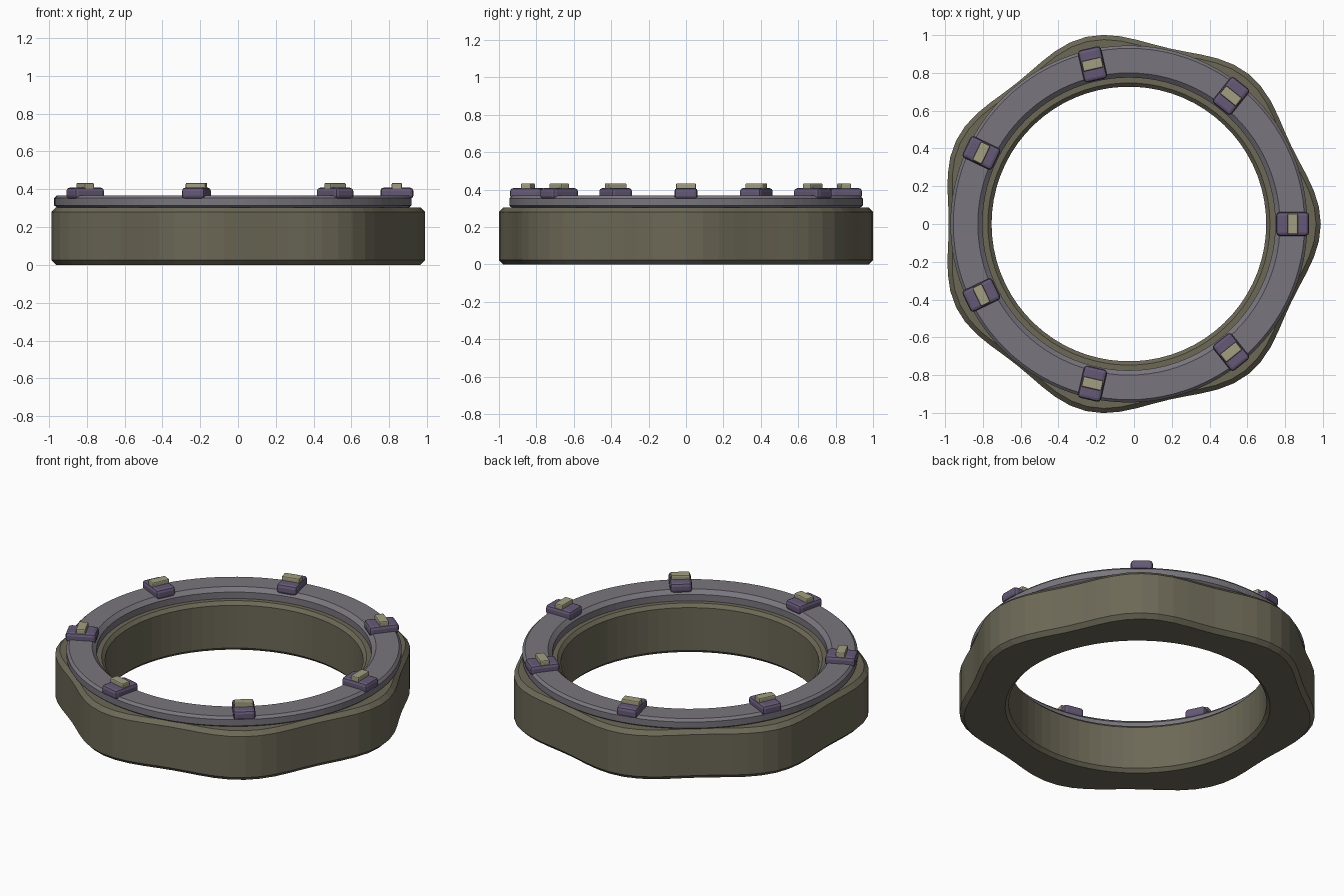
import bpy, bmesh, math
from mathutils import Matrix

if "Cube" in bpy.data.objects:
    bpy.data.objects.remove(bpy.data.objects["Cube"])

CX = -0.027   # ring axis (bounding box of seven lobes is off-centre)
LOBES = 7


def material(name, rgb):
    m = bpy.data.materials.new(name)
    m.diffuse_color = (*rgb, 1)
    m.use_nodes = True
    m.node_tree.nodes["Principled BSDF"].inputs["Base Color"].default_value = m.diffuse_color
    return m


OLIVE = material("olive", (0.15, 0.14, 0.095))
GREY = material("violet_grey", (0.19, 0.18, 0.205))
PURPLE = material("purple", (0.13, 0.10, 0.18))
TAN = material("tan", (0.36, 0.34, 0.22))


def finish(bm, name, mat):
    bmesh.ops.recalc_face_normals(bm, faces=bm.faces)
    me = bpy.data.meshes.new(name)
    bm.to_mesh(me)
    bm.free()
    me.materials.append(mat)
    ob = bpy.data.objects.new(name, me)
    bpy.context.collection.objects.link(ob)
    return ob


def lathe(name, profile, n, mat):
    """Closed ring; profile(angle) gives (radius, z) points."""
    bm = bmesh.new()
    rows = []
    for i in range(n):
        a = 2 * math.pi * i / n
        rows.append([bm.verts.new((CX + r * math.cos(a), r * math.sin(a), z))
                     for r, z in profile(a)])
    k = len(rows[0])
    for i in range(n):
        p, q = rows[i], rows[(i + 1) % n]
        for j in range(k):
            bm.faces.new((p[j], q[j], q[(j + 1) % k], p[(j + 1) % k]))
    return finish(bm, name, mat)


def block(name, size, z, angle, mat, bevel):
    """Bevelled block placed radially on the ring."""
    bm = bmesh.new()
    bmesh.ops.create_cube(bm, size=1, matrix=Matrix.Diagonal((*size, 1)))
    bmesh.ops.bevel(bm, geom=bm.edges[:], offset=bevel, segments=2,
                    profile=0.5, affect='EDGES')
    bm.transform(Matrix.Translation((CX, 0, z)) @ Matrix.Rotation(angle, 4, 'Z')
                 @ Matrix.Translation((0.867, 0, 0)))
    return finish(bm, name, mat)


# seven-lobed body with chamfered rims
def body_profile(a):
    r = 0.985 + 0.031 * math.cos(LOBES * a)
    return [(0.727, 0.02), (0.747, 0), (r - 0.025, 0), (r, 0.025),
            (r, 0.28), (r - 0.025, 0.305), (0.747, 0.305), (0.727, 0.285)]


lathe("lobed_body", body_profile, 70, OLIVE)

# round ring plate on top
lathe("ring_plate", lambda a: [
    (0.775, 0.303), (0.93, 0.303), (0.945, 0.315), (0.945, 0.353),
    (0.93, 0.368), (0.80, 0.368), (0.775, 0.345)], 96, GREY)

# seven clips, each with a small inset bar
for i in range(LOBES):
    ang = 2 * math.pi * i / LOBES
    block(f"clip_{i + 1}", (0.175, 0.125, 0.06), 0.379, ang, PURPLE, 0.018)
    block(f"clip_bar_{i + 1}", (0.055, 0.108, 0.04), 0.414, ang, TAN, 0.007)
